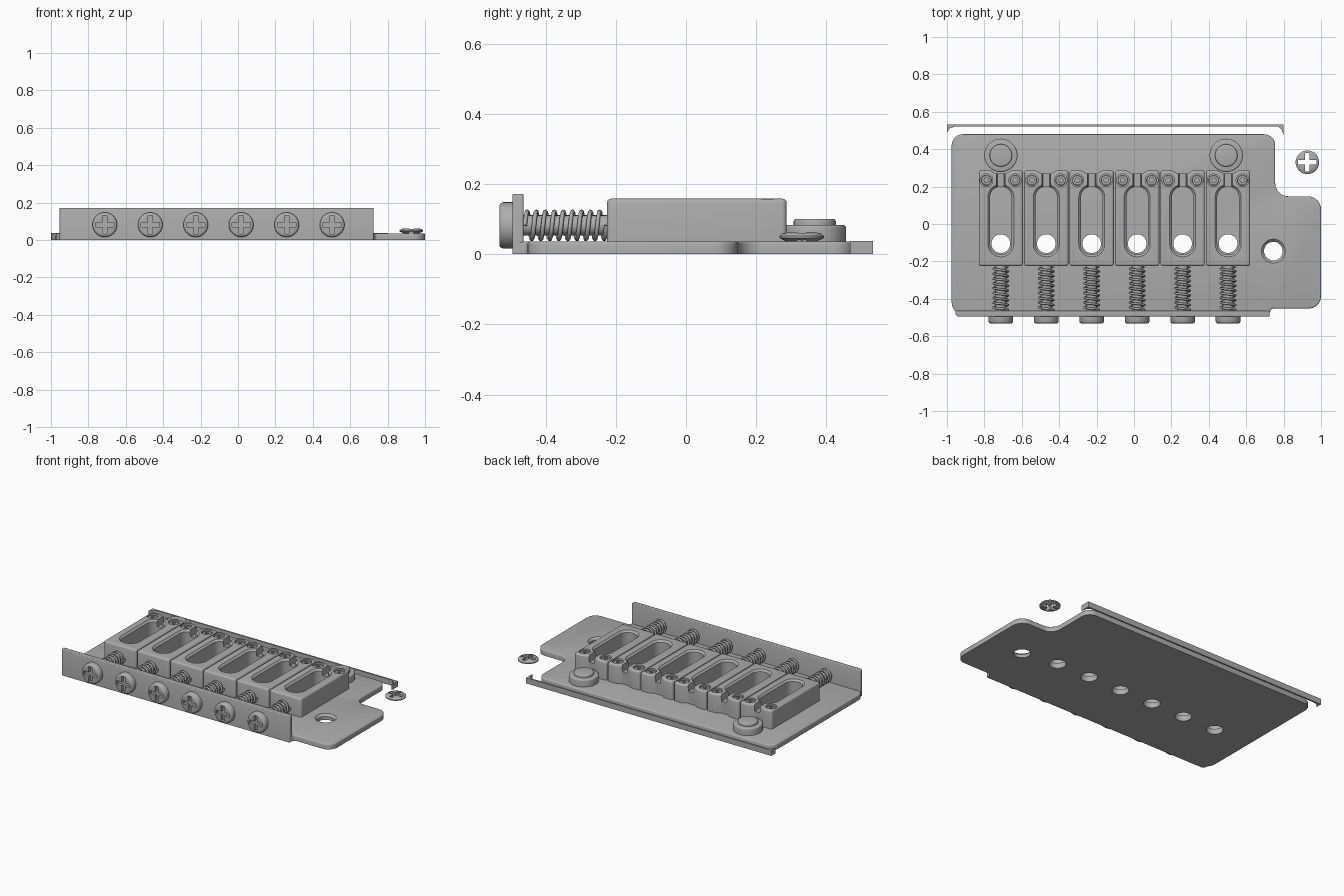
import bpy, bmesh
from math import sin, cos, pi
from mathutils import Vector

if "Cube" in bpy.data.objects:
    bpy.data.objects.remove(bpy.data.objects["Cube"])

metal = bpy.data.materials.new("grey metal")
metal.use_nodes = True
GREY = (0.42, 0.42, 0.42, 1)
metal.diffuse_color = GREY
metal.node_tree.nodes["Principled BSDF"].inputs["Base Color"].default_value = GREY

AXES = {"z": lambda u, v, w: (u, v, w), "y": lambda u, v, w: (u, w, v)}


def circle(r, x=0, y=0, n=40):
    return [Vector((x + r * cos(2 * pi * i / n), y + r * sin(2 * pi * i / n))) for i in range(n)]


def fillet(corners, steps=6):
    """Counter-clockwise outline from (x, y, corner radius)."""
    out = []
    for i, (x, y, r) in enumerate(corners):
        p = Vector((x, y))
        if r == 0:
            out.append(p)
            continue
        a = (Vector(corners[i - 1][:2]) - p).normalized()
        b = (Vector(corners[(i + 1) % len(corners)][:2]) - p).normalized()
        for k in range(steps + 1):
            t = k / steps * pi / 2
            out.append(p + r * (a + b - b * cos(t) - a * sin(t)))
    return out


def rect(x0, y0, x1, y1, r=0):
    return fillet([(x0, y0, r), (x1, y0, r), (x1, y1, r), (x0, y1, r)])


def inset(pts, d):
    """Mitred inward offset of an outline."""
    out = []
    for i, p in enumerate(pts):
        e = (p - pts[i - 1]).normalized()
        f = (pts[(i + 1) % len(pts)] - p).normalized()
        m, n = Vector((-e.y, e.x)), Vector((-f.y, f.x))
        out.append(p + d * (m + n) / (1 + m.dot(n)))
    return out


def soft(z0, z1, low, high, steps=3):
    """Loft levels with rounded bottom and top edges."""
    arcs = [k / steps * pi / 2 for k in range(steps + 1)]
    bottom = [(z0 + low * (1 - cos(t)), low * (1 - sin(t))) for t in arcs[::-1]][::-1] if low else [(z0, 0)]
    top = [(z1 - high * (1 - sin(t)), high * (1 - cos(t))) for t in arcs] if high else [(z1, 0)]
    return bottom + top


def loft(name, pts, levels, axis="z"):
    bm = bmesh.new()
    rings = [[bm.verts.new(AXES[axis](p.x, p.y, w)) for p in inset(pts, d)] for w, d in levels]
    for a, b in zip(rings, rings[1:]):
        for i in range(len(a)):
            bm.faces.new((a[i - 1], a[i], b[i], b[i - 1]))
    bm.faces.new(rings[0][::-1])
    bm.faces.new(rings[-1])
    bmesh.ops.recalc_face_normals(bm, faces=bm.faces)
    mesh = bpy.data.meshes.new(name)
    bm.to_mesh(mesh)
    bm.free()
    mesh.materials.append(metal)
    obj = bpy.data.objects.new(name, mesh)
    bpy.context.collection.objects.link(obj)
    return obj


def cut(obj, cutters):
    """Subtract cutters, bake the result and remove them."""
    for c in cutters:
        mod = obj.modifiers.new("cut", "BOOLEAN")
        mod.operation, mod.solver, mod.object = "DIFFERENCE", "EXACT", c
    dg = bpy.context.evaluated_depsgraph_get()
    mesh = bpy.data.meshes.new_from_object(obj.evaluated_get(dg))
    obj.modifiers.clear()
    obj.data = mesh
    for c in cutters:
        bpy.data.objects.remove(c)
    return obj


def shade(obj):
    bpy.ops.object.select_all(action="DESELECT")
    obj.select_set(True)
    bpy.context.view_layer.objects.active = obj
    bpy.ops.object.shade_smooth_by_angle(angle=0.6)


def copy(obj, name, x):
    c = bpy.data.objects.new(name, obj.data)
    c.location.x = x
    bpy.context.collection.objects.link(c)


def cross(x, v, w0, w1, axis):
    """Plus-shaped cutter of a cross-head screw."""
    a, h = 0.05, 0.012
    plus = [(h, -a), (h, -h), (a, -h), (a, h), (h, h), (h, a),
            (-h, a), (-h, h), (-a, h), (-a, -h), (-h, -h), (-h, -a)]
    return loft("cutter", [Vector((x + p, v + q)) for p, q in plus], [(w0, 0), (w1, 0)], axis)


PITCH, FIRST = 0.243, -0.712
stations = [FIRST + PITCH * i for i in range(6)]

# Base plate with string holes and a countersunk mounting hole
plate = loft("base_plate", fillet([
    (-0.975, -0.487, 0.07), (0.72, -0.487, 0.01), (0.735, -0.452, 0.01), (1.0, -0.452, 0.065),
    (1.0, 0.148, 0.07), (0.755, 0.148, 0.07), (0.755, 0.48, 0.06), (-0.975, 0.48, 0.06)]),
    soft(0, 0.036, 0, 0.008))
holes = [loft("cutter", circle(0.05, x, -0.105), [(-0.1, 0), (0.1, 0)]) for x in stations]
holes.append(loft("cutter", circle(0.066, 0.745, -0.145),
                  [(-0.1, 0.016), (0.022, 0.016), (0.038, 0), (0.1, 0)]))
shade(cut(plate, holes))

# Upright front lip
shade(loft("front_lip", fillet([(-0.955, -0.495, 0.02), (0.725, -0.495, 0.006),
                                (0.725, -0.463, 0.006), (-0.955, -0.463, 0.006)]),
           soft(0, 0.172, 0, 0.005)))

# Rear edge strip with short hooked ends
shade(loft("rear_strip", fillet([(-1, 0.533, 0), (-1, 0.49, 0), (-0.985, 0.511, 0), (-0.955, 0.522, 0),
                                 (0.77, 0.522, 0), (0.79, 0.505, 0), (0.8, 0.468, 0), (0.8, 0.533, 0)]),
           [(0, 0), (0.037, 0)]))

# Pivot posts
for side, x in (("right", -0.712), ("left", 0.493)):
    shade(loft(side + "_post_flange", circle(0.089, x, 0.367), soft(0.034, 0.083, 0, 0.008)))
    shade(loft(side + "_post_cap", circle(0.06, x, 0.367), soft(0.08, 0.1, 0, 0.006)))

# Loose mounting screw, its cross running right through
screw = loft("mounting_screw", circle(0.063, 0.927, 0.33),
             [(0.036, 0.02), (0.046, 0), (0.052, 0), (0.059, 0.008), (0.063, 0.025)])
shade(cut(screw, [cross(0.927, 0.33, 0, 0.1, "z")]))

# Saddle block: long slot, string channel and two screw holes
saddle = loft("saddle_1", fillet([
    (-0.118, -0.225, 0.014), (0.118, -0.225, 0.014), (0.118, 0.287, 0.014), (0.055, 0.287, 0.01),
    (0.03, 0.27, 0.01), (-0.03, 0.27, 0.01), (-0.055, 0.287, 0.01), (-0.118, 0.287, 0.014)]),
    soft(0.035, 0.158, 0, 0.012))
slot = loft("cutter", rect(-0.07, -0.176, 0.07, 0.212, 0.068),
            [(0, 0.012), (0.146, 0.012), (0.1585, 0), (0.2, 0)])
channel = loft("cutter", rect(-0.018, 0.16, 0.018, 0.32), [(0.115, 0), (0.2, -0.01)])
pits = [loft("cutter", circle(0.034, s * 0.077, 0.233, 24), [(0.125, 0), (0.2, 0)]) for s in (-1, 1)]
shade(cut(saddle, [slot, channel] + pits))

# Height screw with hex socket
setscrew = cut(loft("height_screw", circle(0.027, 0, 0.233, 24), soft(0.12, 0.152, 0, 0.004)),
               [loft("cutter", circle(0.014, 0, 0.233, 6), [(0.13, 0), (0.2, 0)])])
shade(setscrew)

# Length screw: cross head and shaft
head = cut(loft("screw_head_1", circle(0.066, 0, 0.082),
                [(-0.532, 0.01), (-0.529, 0.004), (-0.522, 0), (-0.49, 0)], "y"),
           [cross(0, 0.082, -0.6, -0.512, "y")])
shade(head)
shaft = loft("screw_shaft_1", circle(0.029, 0, 0.082, 20), [(-0.48, 0), (-0.2, 0)], "y")
shade(shaft)

# Coil spring around the shaft
curve = bpy.data.curves.new("spring", "CURVE")
curve.dimensions, curve.bevel_depth, curve.bevel_resolution = "3D", 0.0065, 1
TURNS, STEPS = 9, 20
spline = curve.splines.new("POLY")
spline.points.add(TURNS * STEPS)
for i, p in enumerate(spline.points):
    t = 2 * pi * i / STEPS
    p.co = (0.039 * cos(t), -0.459 + 0.232 * i / (TURNS * STEPS), 0.082 + 0.039 * sin(t), 1)
curve.use_fill_caps = True
curve.materials.append(metal)
spring = bpy.data.objects.new("spring_1", curve)
bpy.context.collection.objects.link(spring)

# Repeat each saddle assembly along the bridge
for part in (saddle, head, shaft, spring):
    part.location.x = stations[0]
    for i, x in enumerate(stations[1:], 2):
        copy(part, part.name.replace("_1", "_%d" % i), x)
for i, x in enumerate(stations):
    for s in (-1, 1):
        if i == 0 and s == -1:
            setscrew.location.x = x - 0.077
        else:
            copy(setscrew, "height_screw_%d_%s" % (i + 1, "right" if s < 0 else "left"), x + s * 0.077)
